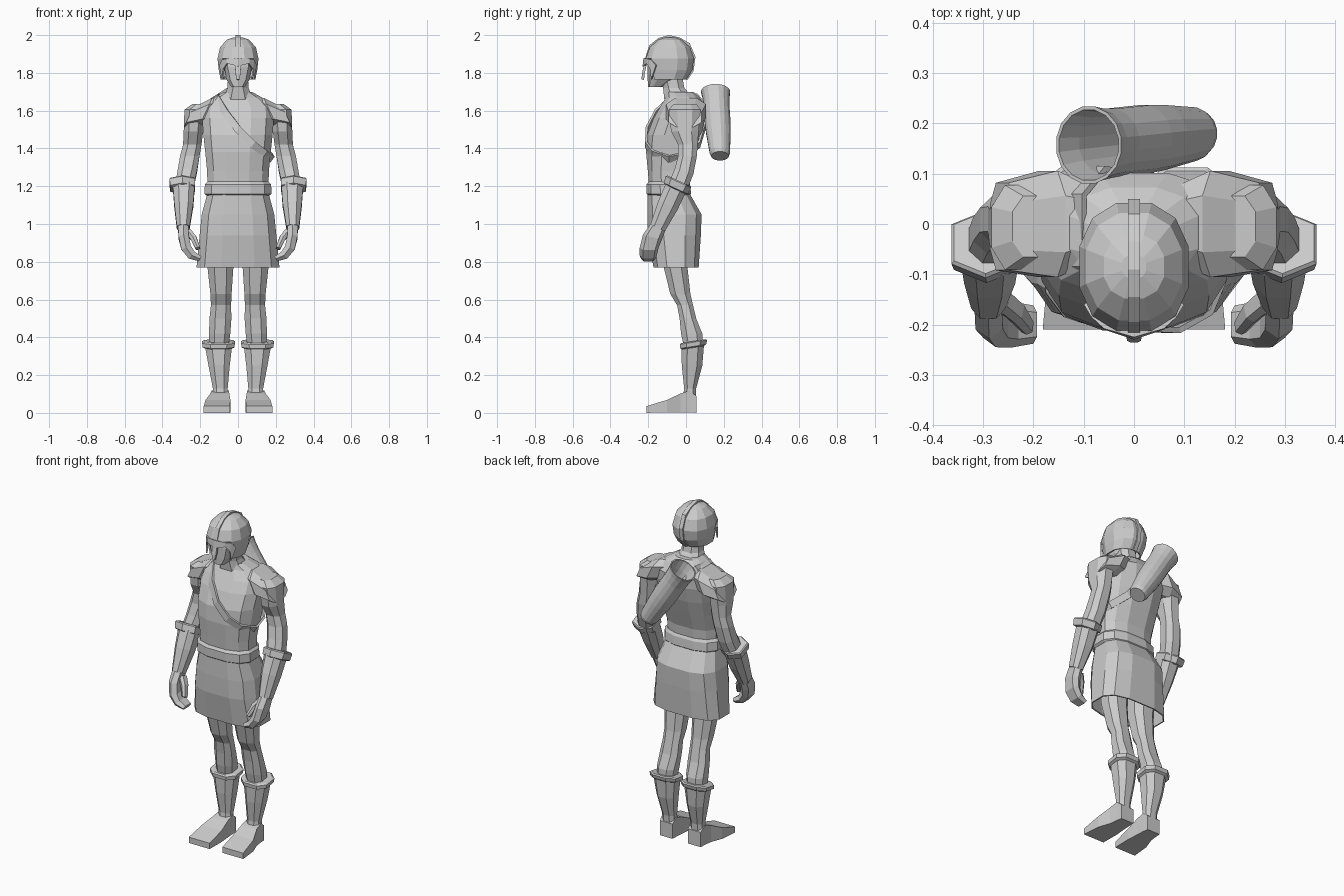
import bpy, bmesh, math
from mathutils import Vector, Euler


def finish(name, bm, mirror=False, thick=0):
    bmesh.ops.recalc_face_normals(bm, faces=bm.faces)
    me = bpy.data.meshes.new(name)
    bm.to_mesh(me)
    bm.free()
    ob = bpy.data.objects.new(name, me)
    bpy.context.collection.objects.link(ob)
    if mirror:
        ob.modifiers.new("Mirror", 'MIRROR').use_mirror_merge = False
    if thick:
        ob.modifiers.new("Solidify", 'SOLIDIFY').thickness = thick
    return ob


def loft(name, rings, n=8, e=2.4, caps=(True, True), mirror=False, thick=0, drop=None):
    """Skin rings of (x, y, z, rx, ry, pitch, roll); e squares off the section."""
    bm = bmesh.new()
    loops = []
    for r in rings:
        x, y, z, rx, ry, pitch, roll = (tuple(r) + (0, 0))[:7]
        rot = Euler((math.radians(pitch), math.radians(roll), 0)).to_matrix()
        loop = []
        for i in range(n):
            a = 2 * math.pi * (i + 0.5) / n
            c, s = math.cos(a), math.sin(a)
            p = Vector((rx * math.copysign(abs(c) ** (2 / e), c),
                        ry * math.copysign(abs(s) ** (2 / e), s), 0))
            loop.append(bm.verts.new(rot @ p + Vector((x, y, z))))
        loops.append(loop)
    for a, b in zip(loops, loops[1:]):
        for i in range(n):
            j = (i + 1) % n
            bm.faces.new((a[i], a[j], b[j], b[i]))
    if caps[0]:
        bm.faces.new(loops[0])
    if caps[1]:
        bm.faces.new(loops[-1])
    if drop:
        gone = [f for f in bm.faces if drop(f.calc_center_median())]
        bmesh.ops.delete(bm, geom=gone, context='FACES')
    return finish(name, bm, mirror, thick)


def body(rows):
    """Rings from (z, half width, front y, back y)."""
    return [(0, (f + b) / 2, z, w, (b - f) / 2) for z, w, f, b in rows]


def ribbon(name, pairs, mirror=False, thick=0.01, closed=False):
    """Strip of quads through pairs of points."""
    bm = bmesh.new()
    vs = [(bm.verts.new(a), bm.verts.new(b)) for a, b in pairs]
    for (a, b), (c, d) in zip(vs, vs[1:] + (vs[:1] if closed else [])):
        bm.faces.new((a, b, d, c))
    return finish(name, bm, mirror, thick)


# Torso, belt and skirt
loft("torso", body([(1.16, .165, -.195, .01), (1.28, .168, -.205, .02), (1.38, .178, -.215, .055),
                    (1.47, .188, -.21, .085), (1.56, .195, -.175, .105), (1.62, .19, -.14, .105),
                    (1.67, .13, -.11, .075), (1.70, .075, -.11, .04)]), n=12, e=2.6)
loft("belt", body([(1.15, .17, -.2, .02), (1.16, .182, -.212, .03),
                   (1.21, .18, -.212, .025), (1.225, .165, -.2, .015)]), n=12, e=2.7)
loft("skirt", body([(1.165, .165, -.205, .02), (1.05, .197, -.208, .086),
                    (.94, .208, -.205, .082), (.77, .225, -.175, .07)]),
     n=12, e=2.9, caps=(True, False), thick=.008)

# Neck and face
loft("neck", body([(1.66, .085, -.12, .05), (1.72, .06, -.125, -.005), (1.80, .055, -.14, -.02)]))
loft("head", body([(1.725, .035, -.2, -.12), (1.765, .065, -.203, -.04), (1.83, .085, -.205, 0),
                   (1.92, .09, -.19, .02)]), n=10)

# Helmet shell with an open face, ridge and nose guard
loft("helmet", body([(1.765, .095, -.195, .005), (1.815, .105, -.208, .037), (1.875, .112, -.217, .046),
                     (1.935, .098, -.195, .025), (1.975, .062, -.15, -.02), (1.988, .025, -.11, -.06)]),
     n=12, e=2.3, caps=(False, True), thick=.01,
     drop=lambda c: c.y < -.17 and c.z < 1.86 and abs(c.x) < .07)
ridge = [(-.222, 1.86), (-.195, 1.945), (-.145, 1.985), (-.09, 2.0), (-.035, 1.988),
         (.02, 1.957), (.05, 1.885), (.04, 1.81), (.008, 1.762)]
ribbon("helmet_ridge", [((-.012, y, z), (.012, y, z)) for y, z in ridge], thick=.02)
ribbon("nose_guard", [((-.016, -.217, 1.87), (.016, -.217, 1.87)),
                      ((-.014, -.232, 1.80), (.014, -.232, 1.80)),
                      ((-.006, -.236, 1.765), (.006, -.236, 1.765))], thick=.014)
ribbon("brow_plate", [((0, -.225, 1.88), (0, -.23, 1.835)), ((.06, -.208, 1.875), (.06, -.21, 1.85)),
                      ((.085, -.185, 1.87), (.08, -.19, 1.82)), ((.1, -.16, 1.84), (.085, -.185, 1.765))],
       mirror=True, thick=.01)

# Shoulder pads
loft("shoulder_pad", [(.115, 0, 1.60, .085, .085, 0, 62), (.17, 0, 1.595, .085, .112, 0, 65),
                      (.262, -.005, 1.565, .06, .092, 0, 65)], n=8, e=2.8, mirror=True)

# Arms
loft("arm", [(.2, -.005, 1.635, .045, .065), (.232, -.007, 1.605, .055, .09), (.236, -.006, 1.49, .055, .078),
             (.242, .01, 1.42, .052, .055), (.255, .008, 1.36, .055, .053), (.268, -.01, 1.28, .055, .055, -15),
             (.285, -.045, 1.19, .052, .055, -25)], mirror=True)
loft("bracer_rim", [(.295, -.037, 1.228, .07, .068, -25), (.295, -.04, 1.222, .076, .074, -25),
                    (.293, -.054, 1.188, .073, .07, -25), (.293, -.055, 1.183, .06, .06, -25)],
     n=6, e=2.6, mirror=True)
loft("bracer", [(.287, -.05, 1.2, .062, .062, -25), (.287, -.095, 1.1, .054, .06, -25),
                (.290, -.15, .98, .036, .045, -25)], mirror=True)

# Hands
loft("hand", [(.29, -.145, .99, .03, .042, -20), (.288, -.178, .93, .03, .052, -15),
              (.275, -.195, .875, .03, .05, 0, 25), (.245, -.2, .835, .026, .046, 0, 50),
              (.2, -.2, .815, .016, .038, 0, 60)], n=6, e=3, mirror=True)
loft("thumb", [(.265, -.15, .96, .02, .024, -25, 30), (.235, -.175, .925, .018, .022, -25, 30),
               (.212, -.205, .87, .013, .017, -25, 15)], n=6, e=3, mirror=True)

# Legs
loft("leg", [(.095, -.06, .98, .085, .085), (.093, -.055, .77, .073, .067), (.09, -.03, .63, .06, .057),
             (.09, -.005, .57, .057, .045), (.093, .01, .5, .062, .047), (.097, .03, .42, .06, .06),
             (.1, .038, .36, .055, .055)], mirror=True)

# Boots
loft("boot_rim", [(.103, .04, .38, .082, .07, 9), (.103, .04, .374, .092, .078, 9),
                  (.103, .038, .352, .09, .074, 9), (.103, .037, .345, .074, .062, 9)],
     n=8, e=2.6, mirror=True)
loft("boot_shaft", [(.103, .036, .36, .077, .065, 9), (.1, .032, .25, .06, .058),
                    (.094, .022, .13, .042, .034), (.094, .015, .05, .044, .038)], mirror=True)
loft("foot", [(.094, .055, .045, .044, .046, 90), (.094, .02, .06, .047, .06, 90),
              (.096, -.03, .052, .052, .052, 90), (.106, -.1, .035, .068, .035, 90),
              (.112, -.21, .018, .072, .018, 90)], n=4, e=20, mirror=True)

# Quiver: hollow cup laid along a slanted axis
top, base = Vector((-.09, .157, 1.70)), Vector((.127, .18, 1.36))
roll = math.degrees(math.atan2(top.x - base.x, top.z - base.z))
profile = [(.04, .03), (0, .046), (.05, .054), (.35, .066), (.5, .069), (.8, .069), (.93, .073),
           (1, .078), (1, .071), (.85, .062), (.35, .055)]
loft("quiver", [(*base.lerp(top, t), r, r, 0, roll) for t, r in profile[1:]], n=16, e=2)

# Diagonal strap around the chest and back
path = [(-.115, -.085, 1.665), (-.07, -.165, 1.59), (.0, -.213, 1.5), (.08, -.217, 1.42), (.145, -.18, 1.37),
        (.182, -.09, 1.34), (.17, .0, 1.36), (.1, .075, 1.42), (.02, .105, 1.52), (-.07, .115, 1.61),
        (-.115, .06, 1.675)]
ribbon("quiver_strap", [((x - .012, y, z - .016), (x + .012, y, z + .016)) for x, y, z in path],
       thick=.012, closed=True)
